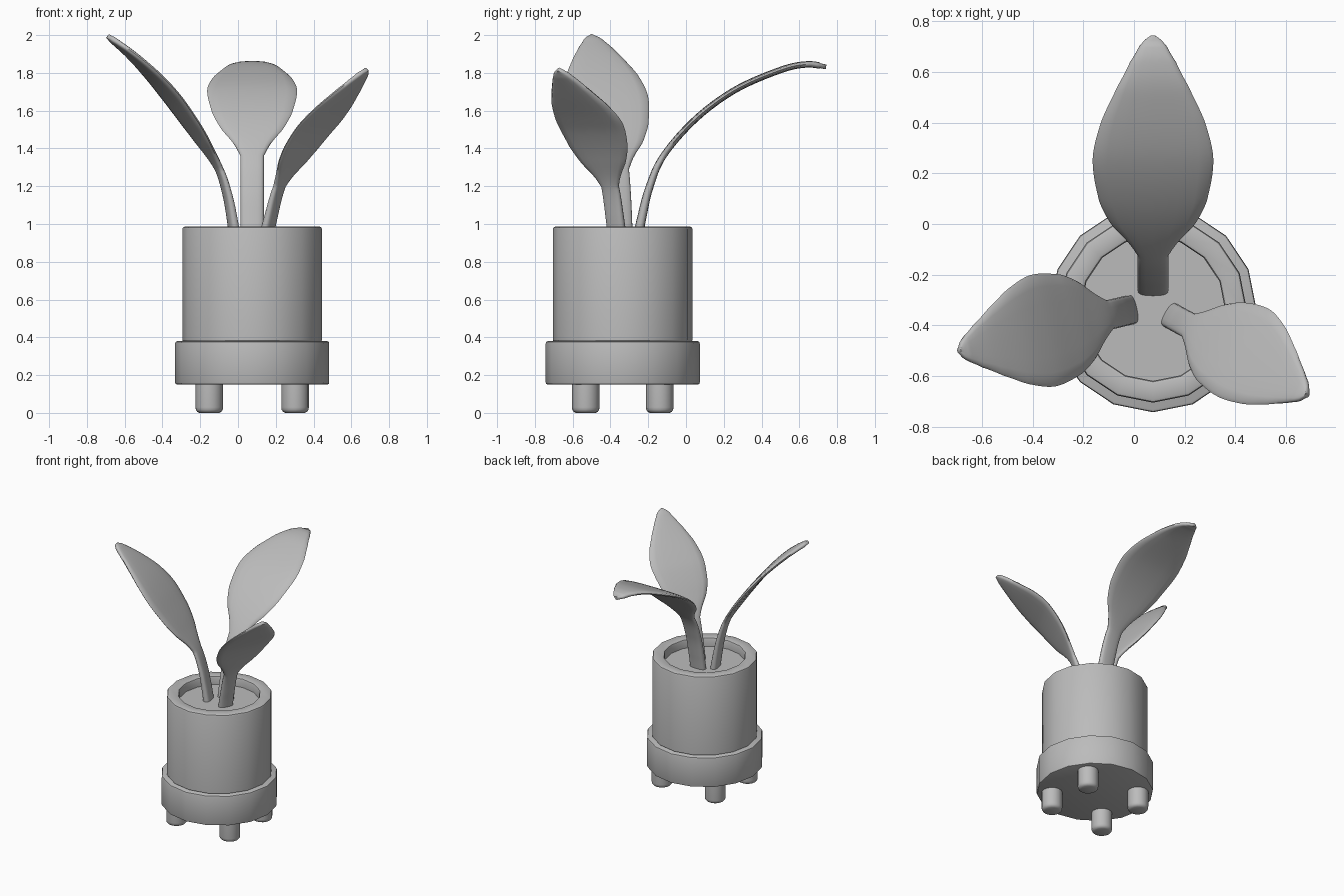
import bpy
import bmesh
from math import sin, cos, pi, copysign
from mathutils import Vector

if "Cube" in bpy.data.objects:
    bpy.data.objects.remove(bpy.data.objects["Cube"], do_unlink=True)

# One plain clay colour
clay = bpy.data.materials.new("plain_grey")
clay.use_nodes = True
grey = (0.5, 0.5, 0.5, 1)
clay.diffuse_color = grey
clay.node_tree.nodes["Principled BSDF"].inputs["Base Color"].default_value = grey

CX, CY = 0.075, -0.335
SIDES = 16


def skin(name, rings, angle=0.55):
    """Join closed rings of points with quads, and cap both ends."""
    bm = bmesh.new()
    loops = [[bm.verts.new(p) for p in ring] for ring in rings]
    for a, b in zip(loops, loops[1:]):
        for i in range(len(a)):
            j = (i + 1) % len(a)
            bm.faces.new((a[i], a[j], b[j], b[i]))
    bm.faces.new(loops[0])
    bm.faces.new(loops[-1])
    bmesh.ops.recalc_face_normals(bm, faces=bm.faces)
    mesh = bpy.data.meshes.new(name)
    bm.to_mesh(mesh)
    bm.free()
    mesh.materials.append(clay)
    ob = bpy.data.objects.new(name, mesh)
    bpy.context.collection.objects.link(ob)
    bpy.ops.object.select_all(action="DESELECT")
    ob.select_set(True)
    bpy.context.view_layer.objects.active = ob
    bpy.ops.object.shade_smooth_by_angle(angle=angle)
    return ob


def lathe(name, x, y, profile):
    turns = [2 * pi * i / SIDES for i in range(SIDES)]
    return skin(name, [[(x + r * cos(t), y + r * sin(t), z) for t in turns]
                       for r, z in profile])


def catmull(p, i, t):
    """Point on a smooth curve through the points p, within span i."""
    p1, p2 = p[i], p[i + 1]
    p0 = p[i - 1] if i else p1 * 2 - p2
    p3 = p[i + 2] if i + 2 < len(p) else p2 * 2 - p1
    return (p1 * 2 + (p2 - p0) * t + (p0 * 2 - p1 * 5 + p2 * 4 - p3) * t ** 2
            + (p1 * 3 - p0 - p2 * 3 + p3) * t ** 3) / 2


# Pot with a recessed soil surface, resting in a wider saucer
lathe("pot", CX, CY, [(0.36, 0.37), (0.37, 0.385), (0.37, 0.972), (0.366, 0.982),
                      (0.357, 0.986), (0.297, 0.986), (0.288, 0.982),
                      (0.284, 0.972), (0.284, 0.92)])
lathe("saucer", CX, CY, [(0.397, 0.15), (0.405, 0.153), (0.408, 0.161),
                         (0.408, 0.367), (0.405, 0.376), (0.397, 0.38)])

# Four short feet
for sx, side in ((1, "left"), (-1, "right")):
    for sy, end in ((1, "back"), (-1, "front")):
        lathe(f"foot_{end}_{side}", CX + sx * 0.227, CY + sy * 0.196,
              [(0.052, 0), (0.064, 0.006), (0.071, 0.016), (0.073, 0.03), (0.073, 0.16)])

# Blade half width along its length, as a share of the widest point
OUTLINE = [Vector(p) for p in ((0, 0.26), (0.08, 0.42), (0.18, 0.69), (0.3, 0.89),
                               (0.5, 1), (0.66, 0.86), (0.8, 0.6), (0.9, 0.38),
                               (0.96, 0.23), (0.985, 0.14), (1, 0.04))]
STEPS = 10


def blade_width(f):
    for i, (a, b) in enumerate(zip(OUTLINE, OUTLINE[1:])):
        if f <= b.x:
            return catmull(OUTLINE, i, (f - a.x) / (b.x - a.x)).y
    return OUTLINE[-1].y


def leaf(name, points, stem_spans, side, width):
    """Sweep a flat rounded section along a curve: narrow stem, wide blade."""
    pts = [Vector(p) for p in points]
    path = [catmull(pts, i, k / STEPS) for i in range(len(pts) - 1) for k in range(STEPS)]
    path.append(pts[-1])
    arc = [0]
    for a, b in zip(path, path[1:]):
        arc.append(arc[-1] + (b - a).length)
    start = arc[stem_spans * STEPS]
    side = Vector(side).normalized()
    rings = []
    for i, p in enumerate(path):
        tangent = path[min(i + 1, len(path) - 1)] - path[max(i - 1, 0)]
        normal = side.cross(tangent).normalized()
        f = max(0, (arc[i] - start) / (arc[-1] - start))
        w = width * blade_width(f)
        h = 0.017 + 0.01 * max(0, 1 - arc[i] / start)
        if f > 0.97:
            h *= 0.75
        ring = []
        for k in range(16):
            c, s = cos(2 * pi * k / 16), sin(2 * pi * k / 16)
            ring.append(p + side * (w * copysign(abs(c) ** 0.8, c))
                        + normal * (h * copysign(abs(s) ** 0.6, s)))
        rings.append(ring)
    skin(name, rings, 1.0)


# Three leaves fanning out of the soil
leaf("back_leaf",
     [(CX, y, z) for y, z in ((-0.26, 0.9), (-0.237, 1.02), (-0.195, 1.19), (-0.12, 1.36),
                              (0.05, 1.555), (0.26, 1.71), (0.5, 1.815), (0.64, 1.845),
                              (0.742, 1.832))],
     3, (1, 0, 0), 0.238)
leaf("right_leaf",
     [(x, -0.335 + 0.24 * x, z) for x, z in ((-0.012, 0.9), (-0.03, 1.02), (-0.055, 1.15),
                                             (-0.1, 1.29), (-0.19, 1.44), (-0.275, 1.565),
                                             (-0.36, 1.68), (-0.455, 1.79), (-0.57, 1.9),
                                             (-0.69, 1.995))],
     3, (0.22, -0.976, 0), 0.225)
leaf("left_leaf",
     [(0.143, -0.36, 0.9), (0.17, -0.375, 1.02), (0.22, -0.402, 1.2), (0.3, -0.445, 1.35),
      (0.385, -0.485, 1.475), (0.46, -0.525, 1.565), (0.57, -0.6, 1.69),
      (0.683, -0.675, 1.818)],
     2, (0.5, 0.866, 0), 0.2)
